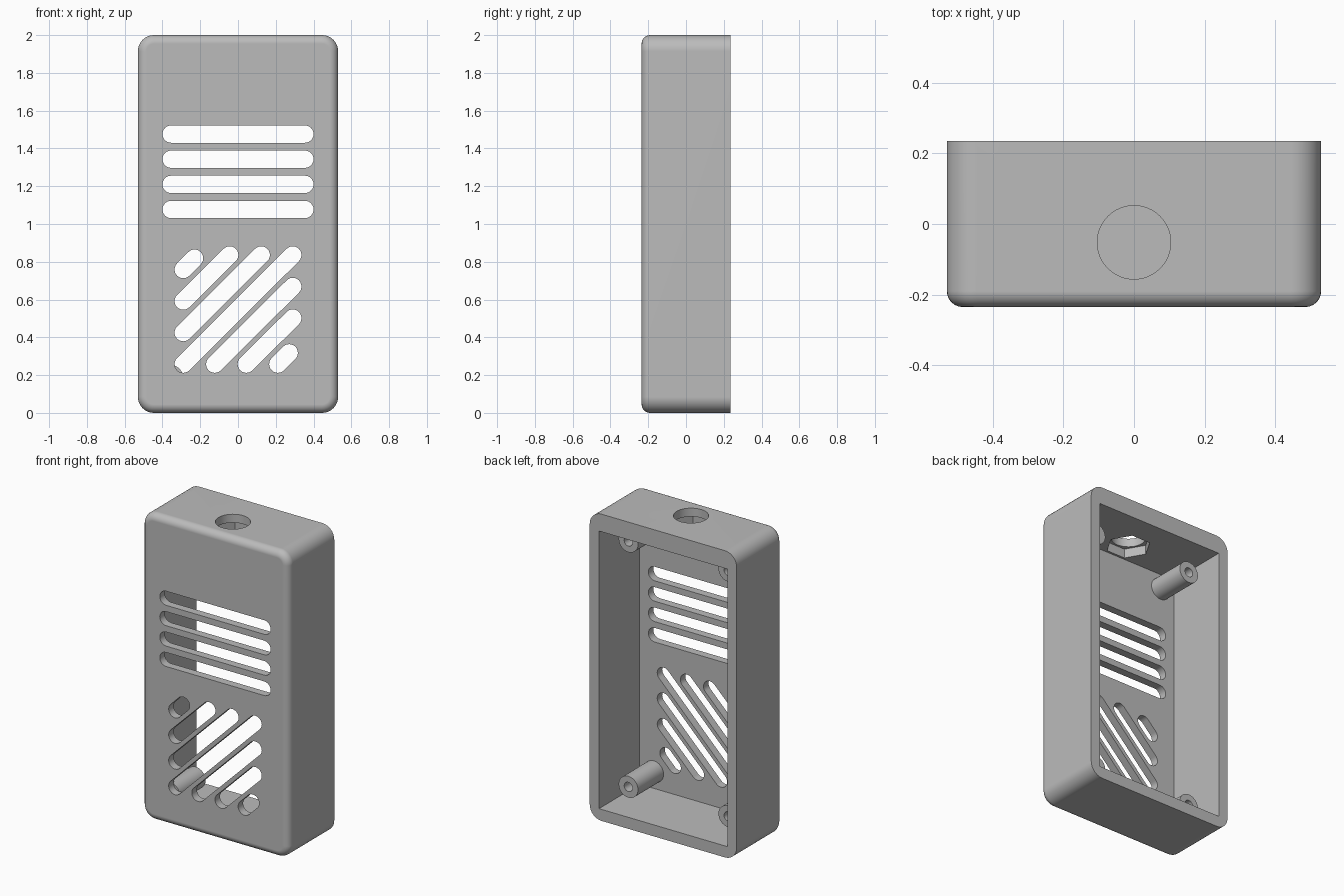
import bpy
import bmesh
import math

if "Cube" in bpy.data.objects:
    bpy.data.objects.remove(bpy.data.objects["Cube"], do_unlink=True)

# Overall size
HALF_W, HALF_D, HEIGHT = 0.53, 0.235, 2.0
FRONT_IN = -0.183            # inner side of the front wall
FLOOR, CEILING, INNER_X = 0.075, 1.885, 0.463
SLOT_R = 0.046

grey = bpy.data.materials.new("plain grey plastic")
grey.use_nodes = True
grey.diffuse_color = (0.5, 0.5, 0.5, 1)
grey.node_tree.nodes["Principled BSDF"].inputs["Base Color"].default_value = (0.5, 0.5, 0.5, 1)


def arc(cx, cy, r, start, sweep, steps):
    """Points along an arc, angles in degrees."""
    angles = [math.radians(start + sweep * i / steps) for i in range(steps + 1)]
    return [(cx + r * math.cos(a), cy + r * math.sin(a)) for a in angles]


def circle(cx, cy, r, sides=32):
    return arc(cx, cy, r, 0, 360, sides)[:-1]


def rounded_rect(half_w, low, high, r):
    x = half_w - r
    corners = [(x, high - r), (-x, high - r), (-x, low + r), (x, low + r)]
    return [p for i, (cx, cy) in enumerate(corners) for p in arc(cx, cy, r, 90 * i, 90, 8)]


def stadium(a, b):
    """Round-ended slot outline between two end centres."""
    turn = math.degrees(math.atan2(b[1] - a[1], b[0] - a[0]))
    return arc(*b, SLOT_R, turn - 90, 180, 12) + arc(*a, SLOT_R, turn + 90, 180, 12)


def add_prism(bm, outline, axis, lo, hi):
    """Extrude an outline along y (outline in x, z) or z (outline in x, y)."""
    def place(p, t):
        return (p[0], t, p[1]) if axis == "y" else (p[0], p[1], t)
    rings = [[bm.verts.new(place(p, t)) for p in outline] for t in (lo, hi)]
    bm.faces.new(rings[0])
    bm.faces.new(rings[1][::-1])
    n = len(outline)
    for i in range(n):
        j = (i + 1) % n
        bm.faces.new((rings[0][j], rings[0][i], rings[1][i], rings[1][j]))
    bmesh.ops.recalc_face_normals(bm, faces=bm.faces[:])
    return rings


def make_object(name, bm):
    mesh = bpy.data.meshes.new(name)
    bm.to_mesh(mesh)
    bm.free()
    mesh.materials.append(grey)
    obj = bpy.data.objects.new(name, mesh)
    bpy.context.collection.objects.link(obj)
    return obj


def activate(obj):
    bpy.ops.object.select_all(action="DESELECT")
    obj.select_set(True)
    bpy.context.view_layer.objects.active = obj


def cut(obj, prisms):
    """Subtract a set of separate prisms from an object."""
    bm = bmesh.new()
    for prism in prisms:
        add_prism(bm, *prism)
    cutter = make_object("cutter", bm)
    cutter.hide_render = True
    mod = obj.modifiers.new("cut", "BOOLEAN")
    mod.operation, mod.solver, mod.object = "DIFFERENCE", "EXACT", cutter
    activate(obj)
    bpy.ops.object.modifier_apply(modifier=mod.name)
    bpy.data.objects.remove(cutter, do_unlink=True)


def finish(obj):
    activate(obj)
    bpy.ops.object.shade_smooth_by_angle(angle=math.radians(30))
    mod = obj.modifiers.new("even shading", "WEIGHTED_NORMAL")
    mod.keep_sharp = True


# Case shell: rounded block with a softened front rim
bm = bmesh.new()
front, _ = add_prism(bm, rounded_rect(HALF_W, 0, HEIGHT, 0.085), "y", -HALF_D, HALF_D)
rim = [e for e in bm.edges if all(v in front for v in e.verts)]
bmesh.ops.bevel(bm, geom=rim, offset=0.045, offset_type="OFFSET", segments=6,
                profile=0.5, affect="EDGES")
case = make_object("case_shell", bm)

# Open-backed cavity with square inner corners
cavity = [(-INNER_X, FLOOR), (INNER_X, FLOOR), (INNER_X, CEILING), (-INNER_X, CEILING)]
cut(case, [(cavity, "y", FRONT_IN, 0.4)])

# Horizontal vents
slots = [stadium((-0.354, z), (0.354, z)) for z in (1.077, 1.21, 1.343, 1.476)]

# Diagonal vents, clipped to a square field
LEFT, RIGHT, LOW, HIGH, STEP = -0.29, 0.29, 0.258, 0.836, 0.167
for k in range(-3, 4):
    shift = k * STEP
    start = (LEFT, LOW + shift) if k >= 0 else (LEFT - shift, LOW)
    end = (RIGHT - shift, HIGH) if k >= 0 else (RIGHT, HIGH + shift)
    if abs(k) == 3:
        end = (start[0] + 0.06, start[1] + 0.06)
    slots.append(stadium(start, end))
cut(case, [(s, "y", -0.4, -0.1) for s in slots])

# Round hole in the top, with a hexagonal nut recess beneath it
HOLE_Y = -0.052
cut(case, [(circle(0, HOLE_Y, 0.135, 6), "z", CEILING - 0.05, 1.945)])
cut(case, [(circle(0, HOLE_Y, 0.104, 48), "z", CEILING - 0.05, 2.1)])
finish(case)

# Screw posts with blind pilot holes
for side, x in (("right", -0.36), ("left", 0.36)):
    for level, z in (("lower", 0.185), ("upper", 1.785)):
        bm = bmesh.new()
        add_prism(bm, circle(x, z, 0.07), "y", FRONT_IN - 0.002, 0.08)
        post = make_object(f"{level}_{side}_screw_post", bm)
        cut(post, [(circle(x, z, 0.03, 24), "y", -0.15, 0.2)])
        finish(post)
